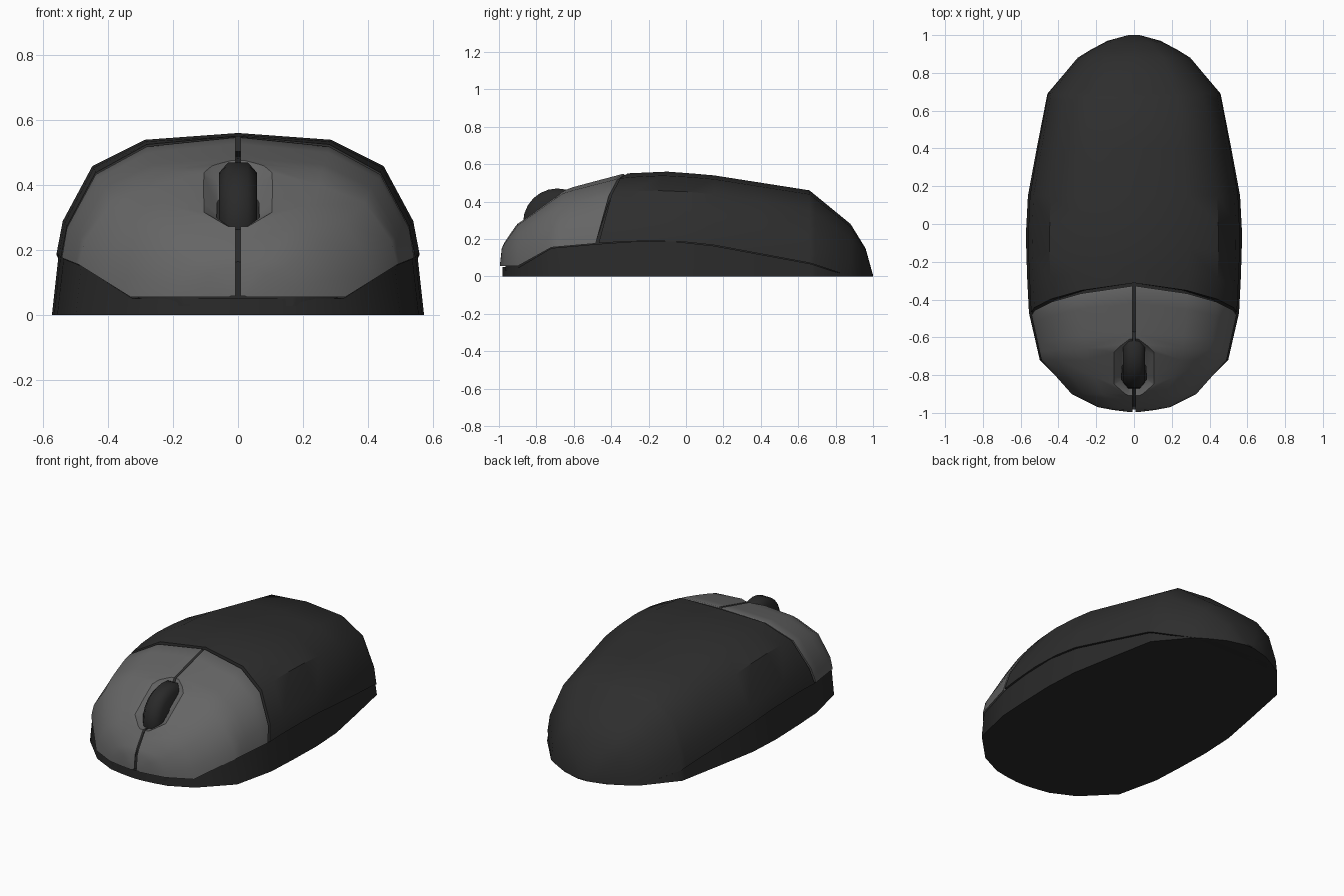
import bpy, bmesh, math
from mathutils import Vector

if "Cube" in bpy.data.objects:
    bpy.data.objects.remove(bpy.data.objects["Cube"])

# Side profile, plan outline and seam height, each as (y, value)
TOP = [(-.995, .06), (-.985, .15), (-.975, .175), (-.9, .285), (-.65, .465), (-.33, .55), (-.1, .56),
       (.13, .543), (.66, .46), (.88, .28), (.96, .15), (1, .006)]
WIDTH = [(-.995, .03), (-.985, .11), (-.97, .19), (-.9, .33), (-.72, .49), (-.47, .545), (-.1, .562),
         (.17, .55), (.69, .455), (.89, .29), (.97, .14), (1, .03)]
SEAM = [(-.9, .055), (-.72, .155), (-.47, .177), (-.28, .19), (-.06, .19), (.15, .167), (.67, .07), (.88, 0)]
# Half cross-section: width fraction, height fraction, backward sweep of the button seam
SECTION = [(1, 0, -.155), (.965, .27, -.13), (.8, .73, -.085), (.51, .946, -.04), (0, 1, 0)]


def material(name, v):
    m = bpy.data.materials.new(name)
    m.diffuse_color = (v, v, v, 1)
    m.use_nodes = True
    m.node_tree.nodes["Principled BSDF"].inputs["Base Color"].default_value = m.diffuse_color
    return m


SHELL = material("charcoal_shell", .027)
BASE = material("dark_base", .023)
GREY = material("grey_buttons", .13)
RUBBER = material("black_wheel", .022)


def at(table, y):
    if y <= table[0][0]:
        return table[0][1]
    for (a, va), (b, vb) in zip(table, table[1:]):
        if y <= b:
            return va + (vb - va) * (y - a) / (b - a)
    return table[-1][1]


def finish(obj, angle=35):
    bpy.ops.object.select_all(action='DESELECT')
    obj.select_set(True)
    bpy.context.view_layer.objects.active = obj
    for mod in list(obj.modifiers):
        bpy.ops.object.modifier_apply(modifier=mod.name)
    bpy.ops.object.shade_smooth_by_angle(angle=math.radians(angle))


def loft(name, rows, mat):
    """Closed solid from rows; each row is an outer path followed by its reversed inner path."""
    bm = bmesh.new()
    vs = [[bm.verts.new(p) for p in r] for r in rows]
    n = len(vs[0])
    for a, b in zip(vs, vs[1:]):
        for i in range(n):
            j = (i + 1) % n
            bm.faces.new((a[i], a[j], b[j], b[i]))
    for r in (vs[0], vs[-1]):
        for i in range(n // 2 - 1):
            bm.faces.new((r[i], r[i + 1], r[n - 2 - i], r[n - 1 - i]))
    bmesh.ops.recalc_face_normals(bm, faces=bm.faces)
    me = bpy.data.meshes.new(name)
    bm.to_mesh(me)
    bm.free()
    obj = bpy.data.objects.new(name, me)
    bpy.context.collection.objects.link(obj)
    me.materials.append(mat)
    return obj


def half(y0, blend, sx=1, sz=1, gap=0):
    """Half cross-section from the rim up to the ridge."""
    pts = []
    for fx, fz, d in SECTION:
        y = y0 + d * blend
        s, h = at(SEAM, y), at(TOP, y)
        pts.append(Vector((max(gap, at(WIDTH, y) * fx * sx), y, s + (h - s) * fz * sz)))
    return pts


def full(y0, blend, sx=1, sz=1):
    h = half(y0, blend, sx, sz)
    return h + [Vector((-p.x, p.y, p.z)) for p in h[-2::-1]]


def clamp(v):
    return max(0, min(1, v))


# Rear palm shell, starting at the swept seam
rows = []
for y in (-.312, -.22, -.1, .03, .15, .4, .66, .69, .8, .88, .92, .96, .98, 1):
    b = clamp((.15 - y) / .462)
    rows.append(full(y, b) + full(y, b, .93, .87)[::-1])
finish(loft("palm_shell", rows, SHELL))

# Click buttons: one half, cut for the wheel, then mirrored
rows = []
for y in (-.328, -.338, -.42, -.5, -.58, -.65, -.72, -.81, -.9, -.94, -.97, -.985, -.995):
    b = clamp((y + .72) / .392)
    drop = .985 if y == -.328 else 1
    rows.append(half(y, b, 1, drop, .007) + half(y, b, .92, .85, .007)[::-1])
buttons = loft("click_buttons", rows, GREY)

# Tapered cutter for the sloping wheel recess
OUTER = [(.025, .215), (.11, .11), (.11, -.10), (.03, -.18)]
INNER = [(.022, .15), (.064, .10), (.064, -.09), (.022, -.14)]
ctr, along, up = Vector((0, -.77, .379)), Vector((0, .811, .584)), Vector((0, -.584, .811))


def ring(pts, n):
    right = [ctr + along * u + up * n + Vector((x, 0, 0)) for x, u in pts]
    return right + [Vector((-p.x, p.y, p.z)) for p in right[::-1]]


cutter = loft("recess_cutter", [ring(OUTER, .06), ring(OUTER, -.002), ring(INNER, -.034)], GREY)
cutter.hide_render = True
cut = buttons.modifiers.new("recess", 'BOOLEAN')
cut.operation, cut.object, cut.solver = 'DIFFERENCE', cutter, 'EXACT'
buttons.modifiers.new("mirror", 'MIRROR').use_clip = False
finish(buttons)
bpy.data.objects.remove(cutter)

# Dark inner body seen through the gaps
rows = []
for y in (-.965, -.9, -.72, -.65, -.47, -.33, -.1, .15, .4, .66, .8, .88, .94):
    top = full(y, 0, .9, .81)
    rows.append(top + [Vector((p.x * .95, y, at(SEAM, y) * .5)) for p in top[::-1]])
finish(loft("inner_body", rows, BASE))

# Base tray with a slightly flared foot
rows = []
for y in (-.995, -.985, -.97, -.9, -.72, -.47, -.28, -.06, .15, .4, .67, .69, .78, .88, .93, .97, 1):
    w, s = at(WIDTH, y), at(SEAM, y)
    wb, wt, yy = w * (1 + .022 * s / .19), w * .985, y * (.987 if y < -.8 else 1)
    t = max(.003, s - .004)
    rows.append([(-wb, yy, 0), (wb, yy, 0), (wt, yy, t), (-wt, yy, t)])
finish(loft("base_tray", rows, BASE))

# Scroll wheel with chamfered rims, and its axle
rims = [(-.059, .15), (-.03, .183), (.03, .183), (.059, .15)]
N = 24
bm = bmesh.new()
loops = [[bm.verts.new((x, -.688 + r * math.cos(2 * math.pi * i / N), .287 + r * math.sin(2 * math.pi * i / N)))
          for i in range(N)] for x, r in rims]
for a, b in zip(loops, loops[1:]):
    for i in range(N):
        bm.faces.new((a[i], a[(i + 1) % N], b[(i + 1) % N], b[i]))
bm.faces.new(loops[0])
bm.faces.new(loops[-1])
bmesh.ops.recalc_face_normals(bm, faces=bm.faces)
me = bpy.data.meshes.new("scroll_wheel")
bm.to_mesh(me)
bm.free()
me.materials.append(RUBBER)
wheel = bpy.data.objects.new("scroll_wheel", me)
bpy.context.collection.objects.link(wheel)
finish(wheel, 50)
